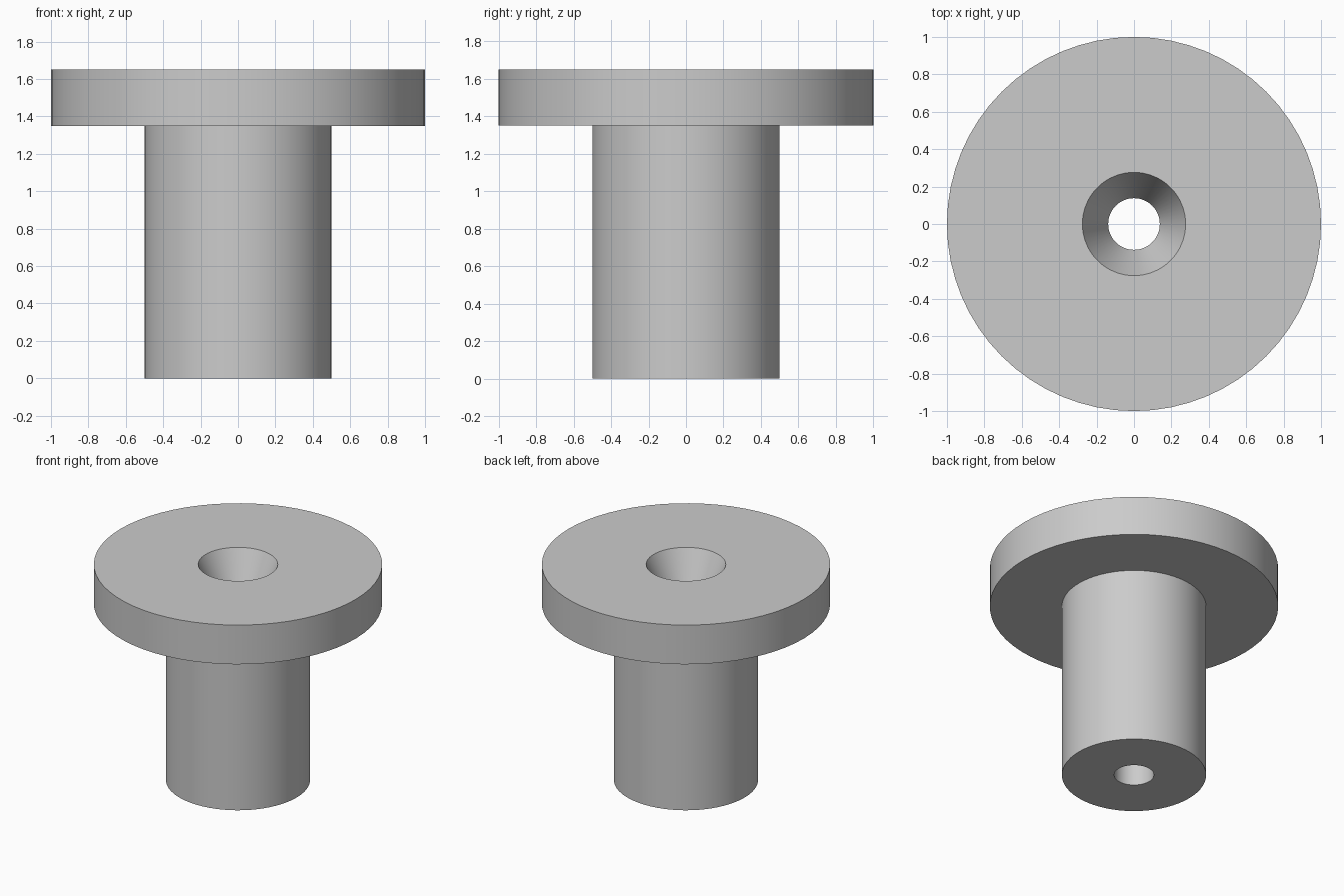
import bpy
import bmesh
import math

cube = bpy.data.objects.get("Cube")
if cube:
    bpy.data.objects.remove(cube, do_unlink=True)

# Plain grey
grey = bpy.data.materials.new("plain_grey")
grey.use_nodes = True
colour = (0.6, 0.6, 0.6, 1)
grey.diffuse_color = colour
grey.node_tree.nodes["Principled BSDF"].inputs["Base Color"].default_value = colour

SEGMENTS = 64
HEIGHT, FLANGE_BOTTOM = 1.65, 1.35
FLANGE_R, STEM_R = 1.0, 0.5
BORE_R, MOUTH_R = 0.138, 0.276


def lathe(name, profile, material):
    """Revolve a closed (radius, height) profile around z."""
    bm = bmesh.new()
    verts = [bm.verts.new((r, 0, z)) for r, z in profile]
    edges = [bm.edges.new((a, b)) for a, b in zip(verts, verts[1:] + verts[:1])]
    bmesh.ops.spin(bm, geom=verts + edges, cent=(0, 0, 0), axis=(0, 0, 1),
                   angle=math.tau, steps=SEGMENTS, use_merge=False)
    bmesh.ops.remove_doubles(bm, verts=bm.verts, dist=0.0001)
    bmesh.ops.recalc_face_normals(bm, faces=bm.faces)
    mesh = bpy.data.meshes.new(name)
    bm.to_mesh(mesh)
    bm.free()
    mesh.materials.append(material)
    obj = bpy.data.objects.new(name, mesh)
    bpy.context.collection.objects.link(obj)
    bpy.ops.object.select_all(action='DESELECT')
    obj.select_set(True)
    bpy.context.view_layer.objects.active = obj
    bpy.ops.object.shade_smooth_by_angle(angle=math.radians(20))
    return obj


# Flanged stem with a straight bore that widens to a cone through the flange
lathe("flanged_bushing", [
    (BORE_R, 0),
    (STEM_R, 0),
    (STEM_R, FLANGE_BOTTOM),
    (FLANGE_R, FLANGE_BOTTOM),
    (FLANGE_R, HEIGHT),
    (MOUTH_R, HEIGHT),
    (BORE_R, FLANGE_BOTTOM),
], grey)
